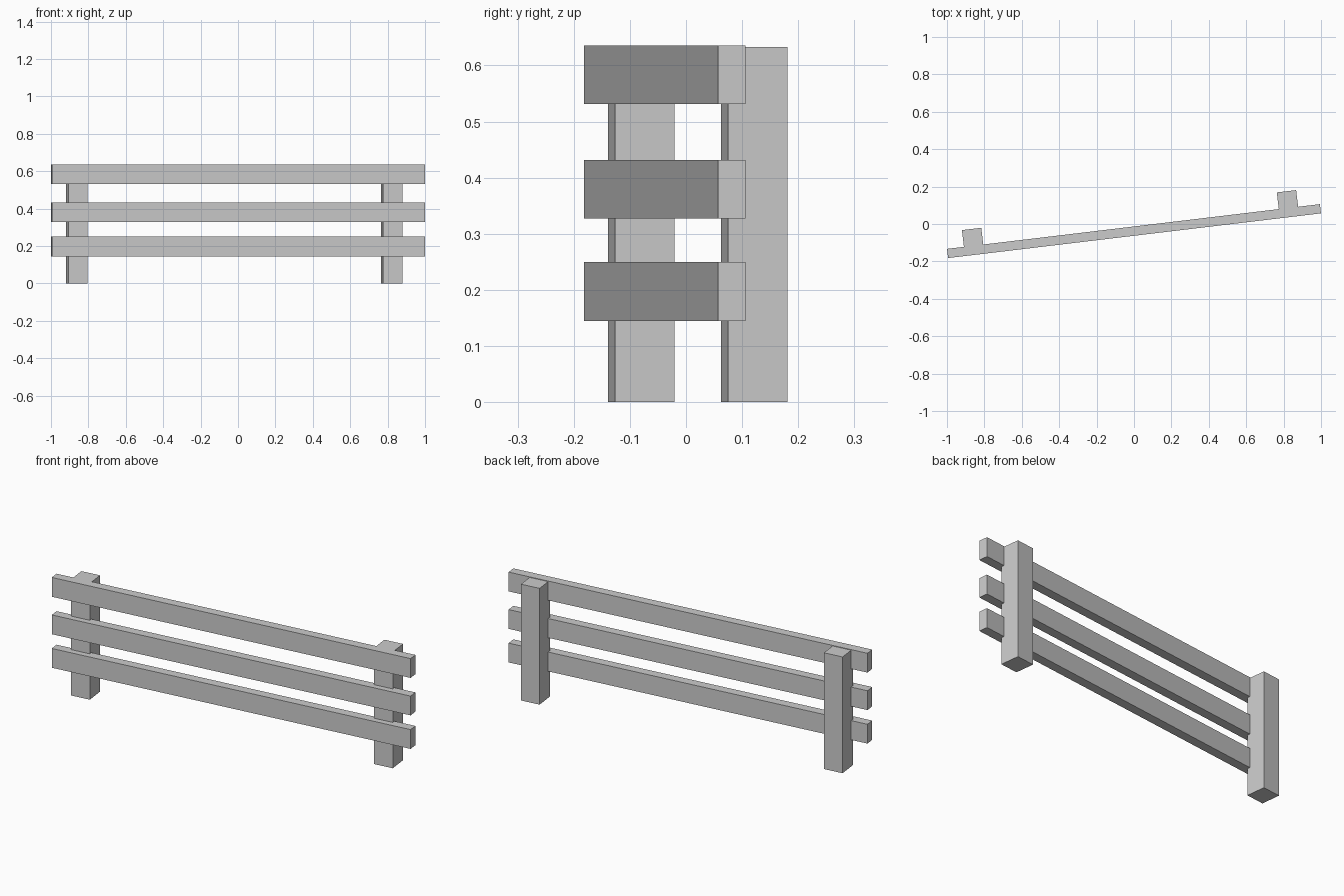
import bpy
from math import cos, sin
from mathutils import Matrix

if "Cube" in bpy.data.objects:
    bpy.data.objects.remove(bpy.data.objects["Cube"])

ANGLE = 0.1193  # the whole fence is turned slightly about z


def box(name, centre, size):
    bpy.ops.mesh.primitive_cube_add(size=1)
    ob = bpy.context.object
    ob.name = name
    ob.data.transform(Matrix.Diagonal((*size, 1)))
    ob.location = centre
    ob.rotation_euler.z = ANGLE
    return ob


# Three horizontal rails
for name, z in (("lower_rail", 0.197), ("middle_rail", 0.3795), ("top_rail", 0.5835)):
    box(name, (0, -0.038, z), (2.008, 0.0494, 0.105))

# Two posts set slightly into the back of the rails
for name, x, y in (("left_post", -0.862, -0.0795), ("right_post", 0.8215, 0.122)):
    box(name, (x, y, 0.3165), (0.104, 0.1068, 0.633))
